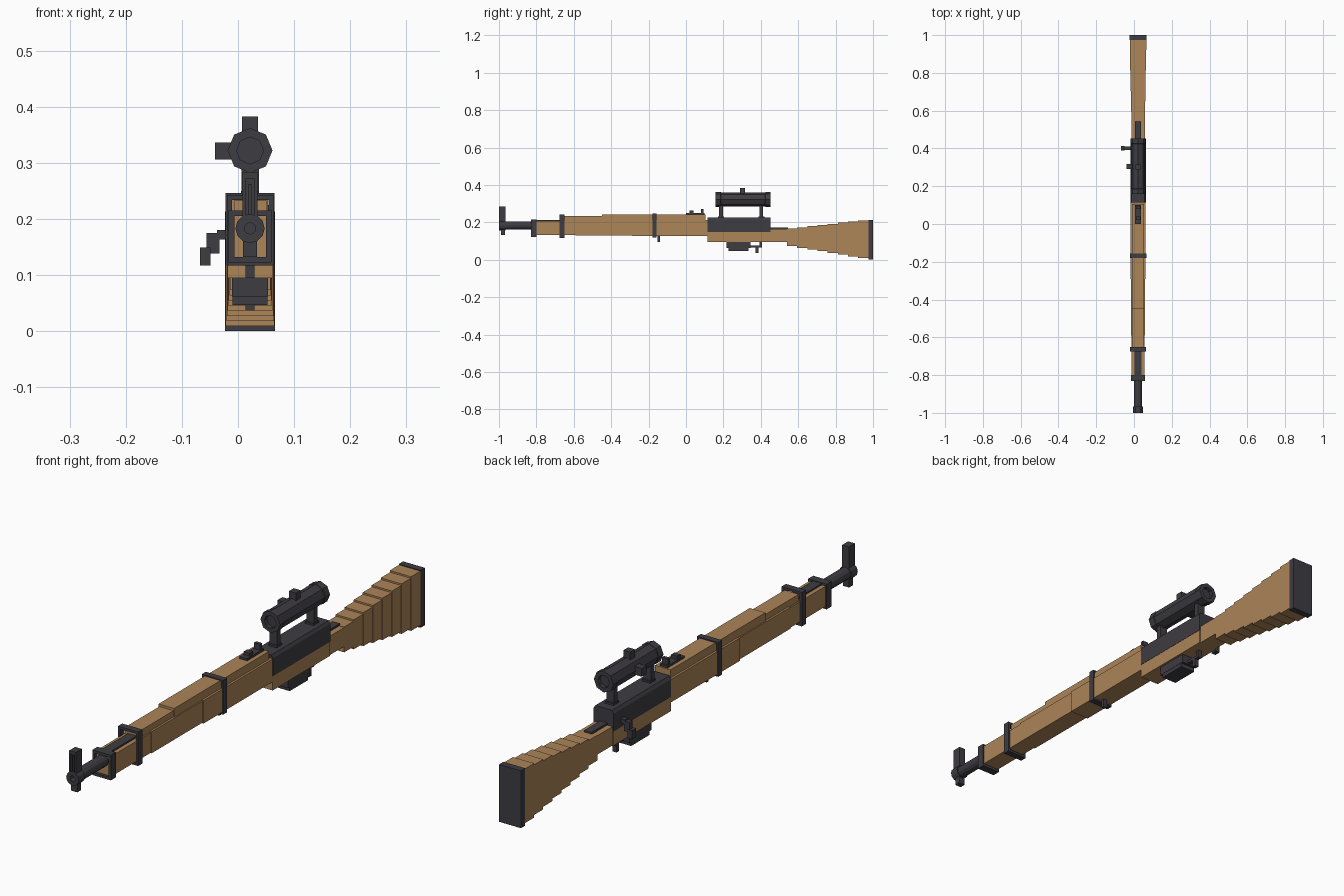
import bpy, bmesh, math

if "Cube" in bpy.data.objects:
    bpy.data.objects.remove(bpy.data.objects["Cube"])

CX = 0.0215  # centre line of the rifle


def material(name, rgb):
    m = bpy.data.materials.new(name)
    m.diffuse_color = (*rgb, 1)
    m.use_nodes = True
    m.node_tree.nodes["Principled BSDF"].inputs["Base Color"].default_value = m.diffuse_color
    return m


WOOD = material("warm_wood", (0.418, 0.235, 0.098))
METAL = material("dark_metal", (0.048, 0.045, 0.054))


def finish(name, bm, mat):
    bmesh.ops.recalc_face_normals(bm, faces=bm.faces)
    me = bpy.data.meshes.new(name)
    bm.to_mesh(me)
    bm.free()
    me.materials.append(mat)
    ob = bpy.data.objects.new(name, me)
    bpy.context.collection.objects.link(ob)
    return ob


def box(name, mat, x0, x1, y0, y1, z0, z1):
    bm = bmesh.new()
    bmesh.ops.create_cube(bm, size=1)
    for v in bm.verts:
        v.co = (x1 if v.co.x > 0 else x0, y1 if v.co.y > 0 else y0, z1 if v.co.z > 0 else z0)
    return finish(name, bm, mat)


def mid(name, mat, half, y0, y1, z0, z1):
    """Box centred on the rifle's centre line."""
    return box(name, mat, CX - half, CX + half, y0, y1, z0, z1)


def extrude_y(name, mat, points, y0, y1):
    """Closed x-z profile extruded along the rifle."""
    bm = bmesh.new()
    face = bm.faces.new([bm.verts.new((x, y0, z)) for x, z in points])
    new = bmesh.ops.extrude_face_region(bm, geom=[face])["geom"]
    bmesh.ops.translate(bm, vec=(0, y1 - y0, 0), verts=[g for g in new if isinstance(g, bmesh.types.BMVert)])
    return finish(name, bm, mat)


def lathe(name, mat, z, profile, sides):
    """Faceted tube along y from (radius, y) pairs, capped at both ends."""
    bm = bmesh.new()
    rings = [[bm.verts.new((CX + r * math.cos(2 * math.pi * i / sides), y,
                            z + r * math.sin(2 * math.pi * i / sides))) for i in range(sides)]
             for r, y in profile]
    for a, b in zip(rings, rings[1:]):
        for i in range(sides):
            j = (i + 1) % sides
            bm.faces.new((a[i], a[j], b[j], b[i]))
    bm.faces.new(rings[0])
    bm.faces.new(rings[-1])
    return finish(name, bm, mat)


def band(name, half, y0, y1, z0, z1, t):
    """Rectangular metal loop around the stock."""
    for s in (-1, 1):
        a, b = sorted((CX + s * half, CX + s * (half - t)))
        box(name + "_side", METAL, a, b, y0, y1, z0, z1)
    mid(name + "_top", METAL, half - t, y0, y1, z1 - t, z1)
    mid(name + "_bottom", METAL, half - t, y0, y1, z0, z0 + t)


# Lower forend in three widening lengths, then the wrist under the receiver
for half, y0, y1, z0, z1 in ((0.034, -0.82, -0.59, 0.132, 0.207),
                             (0.0365, -0.59, -0.29, 0.130, 0.210),
                             (0.040, -0.29, 0.115, 0.127, 0.212),
                             (0.040, 0.115, 0.452, 0.095, 0.152),
                             (0.036, 0.452, 0.54, 0.095, 0.165)):
    mid("forend", WOOD, half, y0, y1, z0, z1)

# Upper handguard
mid("handguard_front", WOOD, 0.029, -0.65, -0.45, 0.20, 0.233)
mid("handguard_rear", WOOD, 0.032, -0.45, 0.105, 0.20, 0.242)

# Stepped butt stock
STEPS = 8
for i in range(STEPS):
    t = i / (STEPS - 1)
    y = 0.54 + i * 0.435 / STEPS
    mid("butt_stock", WOOD, 0.036 + 0.0075 * t, y, y + 0.435 / STEPS,
        0.073 - 0.064 * t, 0.167 + 0.043 * t)
mid("butt_plate", METAL, 0.0445, 0.975, 1.0, 0.0, 0.213)

# Bands and sling loop
band("front_cap", 0.038, -0.83, -0.80, 0.122, 0.215, 0.010)
band("front_band", 0.0415, -0.675, -0.65, 0.117, 0.243, 0.009)
band("rear_band", 0.0435, -0.18, -0.157, 0.119, 0.246, 0.006)
mid("sling_loop", METAL, 0.008, -0.152, -0.14, 0.095, 0.13)

# Barrel with hollow muzzle
lathe("barrel", METAL, 0.183, [(0.010, -0.97), (0.010, -1.0), (0.026, -1.0), (0.026, -0.965),
                               (0.022, -0.965), (0.022, -0.64)], 12)
mid("barrel_cover", METAL, 0.018, -0.80, -0.65, 0.17, 0.213)

# Front sight with a recessed face and lug beneath
mid("front_sight_back", METAL, 0.0135, -0.982, -0.965, 0.20, 0.284)
for s in (-1, 1):
    a, b = sorted((CX + s * 0.0135, CX + s * 0.008))
    box("front_sight_ear", METAL, a, b, -1.0, -0.982, 0.20, 0.284)
mid("front_sight_top", METAL, 0.008, -1.0, -0.982, 0.272, 0.284)
mid("front_sight_post", METAL, 0.003, -0.995, -0.982, 0.20, 0.262)
mid("front_lug", METAL, 0.0125, -0.99, -0.968, 0.132, 0.165)

# Rear sight
mid("rear_sight_base", METAL, 0.016, 0.0, 0.10, 0.238, 0.250)
mid("rear_sight_slide", METAL, 0.012, 0.02, 0.04, 0.25, 0.262)
mid("rear_sight_leaf", METAL, 0.012, 0.08, 0.093, 0.25, 0.272)

# Receiver, bolt and bent bolt handle
extrude_y("receiver", METAL, [(CX + s * w, z) for s, w, z in
          ((-1, 0.041, 0.148), (1, 0.041, 0.148), (1, 0.041, 0.214),
           (1, 0.034, 0.225), (-1, 0.034, 0.225), (-1, 0.041, 0.214))], 0.115, 0.452)
mid("bolt", METAL, 0.015, 0.45, 0.545, 0.15, 0.173)
box("bolt_handle_root", METAL, -0.037, -0.015, 0.392, 0.41, 0.163, 0.180)
box("bolt_handle_arm", METAL, -0.056, -0.033, 0.392, 0.41, 0.138, 0.175)
box("bolt_handle_knob", METAL, -0.068, -0.049, 0.389, 0.413, 0.117, 0.149)

# Magazine, trigger and guard
mid("magazine_upper", METAL, 0.032, 0.216, 0.345, 0.062, 0.097)
mid("magazine_lower", METAL, 0.031, 0.228, 0.335, 0.047, 0.062)
mid("guard_bar", METAL, 0.008, 0.345, 0.40, 0.066, 0.076)
mid("trigger", METAL, 0.008, 0.372, 0.388, 0.037, 0.076)
mid("guard_rear", METAL, 0.008, 0.394, 0.406, 0.066, 0.10)

# Scope mounts
for y in (0.177, 0.393):
    mid("scope_mount", METAL, 0.0155, y, y + 0.02, 0.22, 0.295)
    mid("scope_mount_foot", METAL, 0.017, y - 0.006, y + 0.026, 0.222, 0.232)

# Scope tube with recessed lenses and two adjusting knobs
lathe("scope_tube", METAL, 0.322, [(0.024, 0.172), (0.024, 0.158), (0.040, 0.158), (0.040, 0.185),
                                   (0.038, 0.187), (0.038, 0.423), (0.040, 0.425), (0.040, 0.452),
                                   (0.024, 0.452), (0.024, 0.438)], 8)
mid("scope_top_knob", METAL, 0.014, 0.288, 0.316, 0.34, 0.383)
box("scope_side_knob", METAL, -0.041, 0.0, 0.29, 0.318, 0.306, 0.336)
